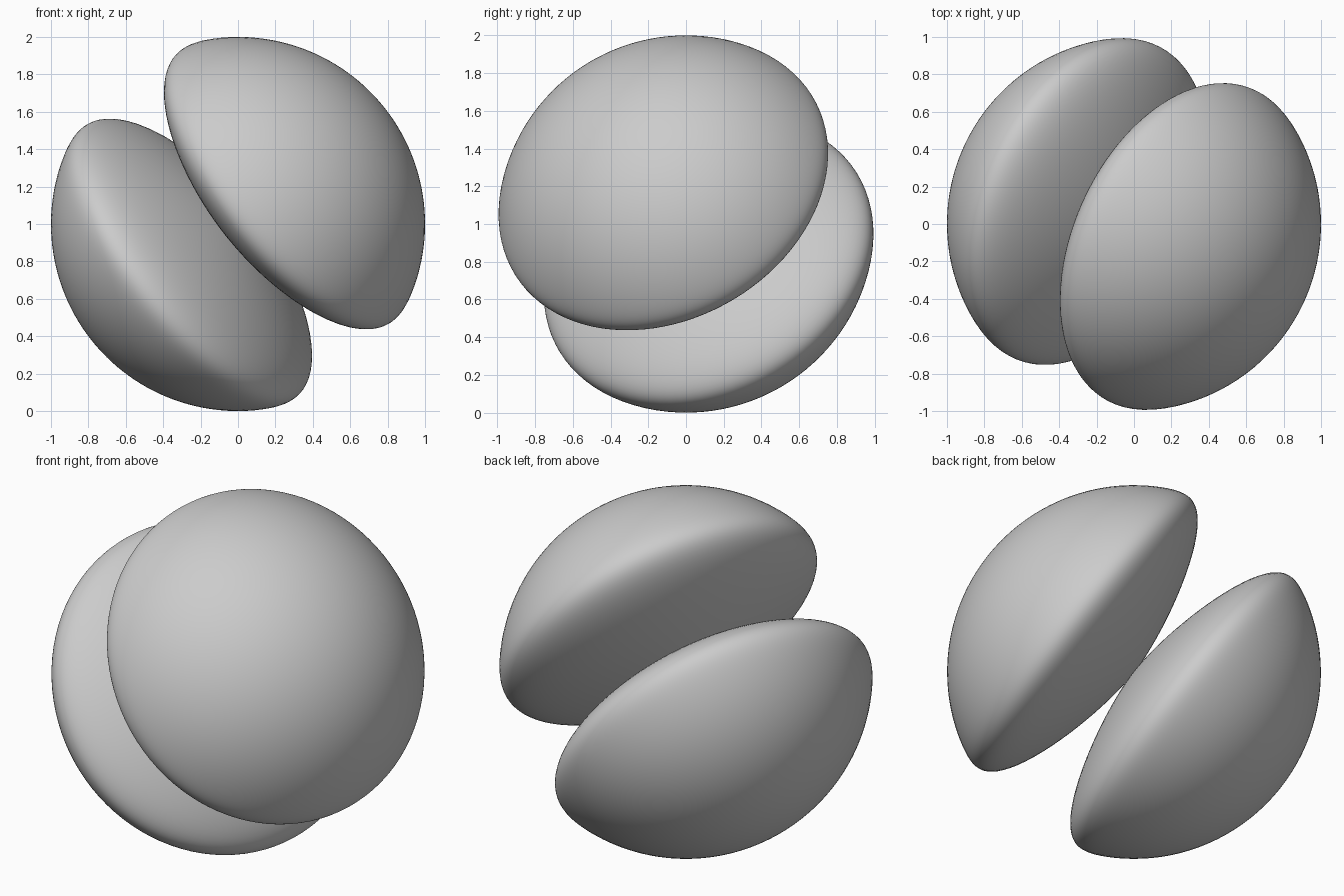
import bpy, bmesh, math
from mathutils import Vector

cube = bpy.data.objects.get("Cube")
if cube:
    bpy.data.objects.remove(cube, do_unlink=True)

STEPS, SEGMENTS = 120, 96
AXIS = Vector((0.74, -0.337, 0.582)).normalized()
CENTER = Vector((0, 0, 1))

# Plain grey surface
grey = bpy.data.materials.new("light_grey")
grey.use_nodes = True
colour = (0.6, 0.6, 0.6, 1)
grey.diffuse_color = colour
grey.node_tree.nodes["Principled BSDF"].inputs["Base Color"].default_value = colour


def lobe_point(i):
    """Polar profile: a unit dome that rolls over its rim and tapers to the centre."""
    angle = math.pi / 2 * i / STEPS
    r = math.tanh(19 * math.cos(angle) ** 2) if i < STEPS else 0
    return Vector((r * math.sin(angle), 0, r * math.cos(angle)))


def make_lobe(name, direction):
    """Spin the profile and aim its axis along the direction."""
    bm = bmesh.new()
    verts = [bm.verts.new(lobe_point(i)) for i in range(STEPS + 1)]
    edges = [bm.edges.new(pair) for pair in zip(verts, verts[1:])]
    bmesh.ops.spin(bm, geom=verts + edges, cent=(0, 0, 0), axis=(0, 0, 1),
                   angle=math.tau, steps=SEGMENTS)
    bmesh.ops.remove_doubles(bm, verts=bm.verts, dist=0.00005)
    bmesh.ops.recalc_face_normals(bm, faces=bm.faces)
    turn = Vector((0, 0, 1)).rotation_difference(direction).to_matrix()
    bmesh.ops.rotate(bm, verts=bm.verts, cent=(0, 0, 0), matrix=turn)
    for face in bm.faces:
        face.smooth = True
    mesh = bpy.data.meshes.new(name)
    bm.to_mesh(mesh)
    bm.free()
    mesh.materials.append(grey)
    lobe = bpy.data.objects.new(name, mesh)
    lobe.location = CENTER
    bpy.context.collection.objects.link(lobe)


# Two opposite lobes touching at the centre
make_lobe("upper_lobe", AXIS)
make_lobe("lower_lobe", -AXIS)
